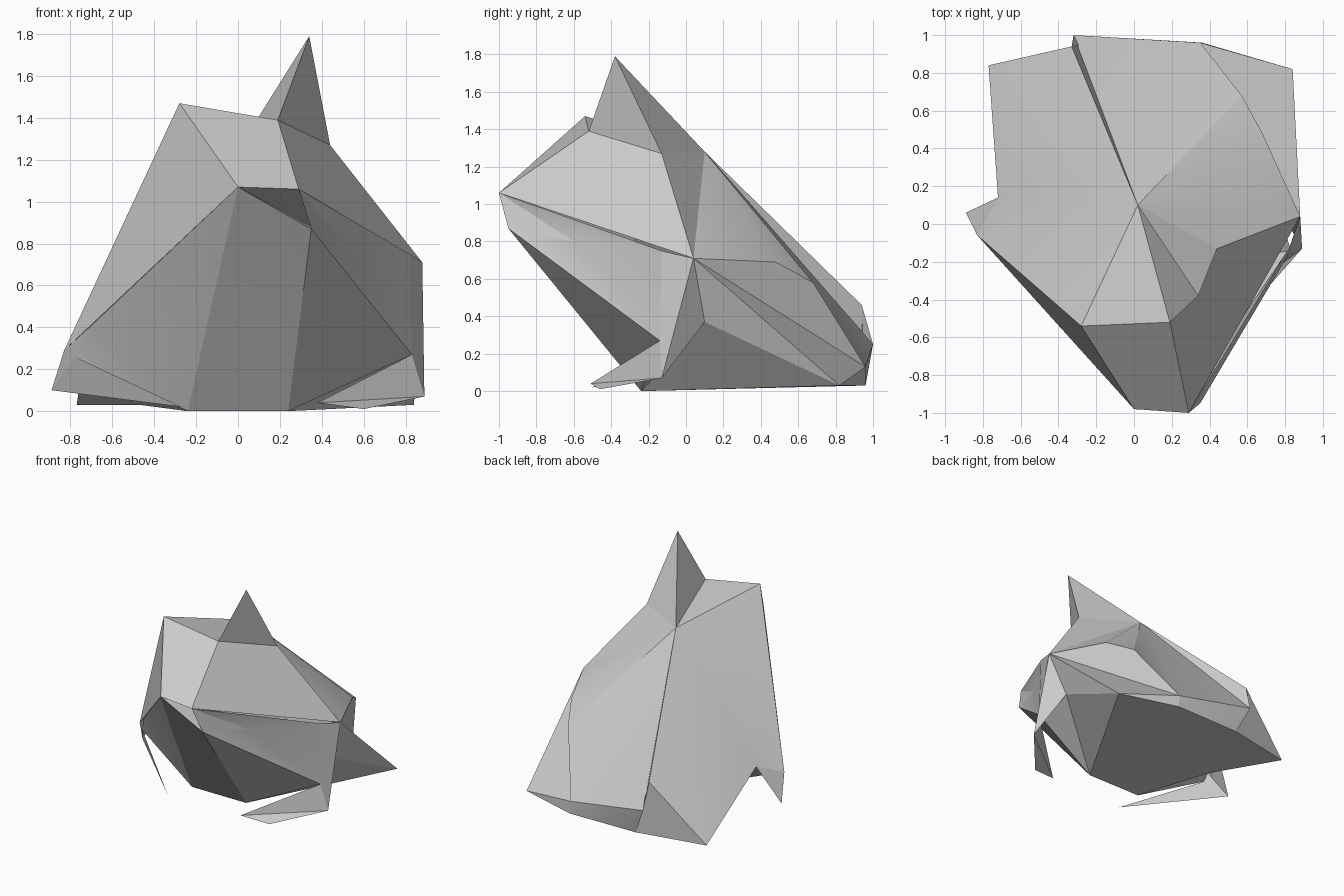
import bpy
import bmesh
import math
from mathutils import Vector

cube = bpy.data.objects.get("Cube")
if cube:
    bpy.data.objects.remove(cube, do_unlink=True)

grey = bpy.data.materials.new("plain_grey")
grey.use_nodes = True
tone = (0.6, 0.6, 0.6, 1)
grey.diffuse_color = tone
grey.node_tree.nodes["Principled BSDF"].inputs["Base Color"].default_value = tone

middle = Vector((0.1, 0, 0.5))


def facet_part(name, *faces):
    """Weld faces given as rings of shared corner points, facing outward."""
    bm = bmesh.new()
    corners = {}
    for ring in faces:
        for point in ring:
            if point not in corners:
                corners[point] = bm.verts.new(point)
        bm.faces.new([corners[point] for point in ring])
    bm.normal_update()
    for face in bm.faces:
        if face.normal.dot(face.calc_center_median() - middle) < 0:
            face.normal_flip()
    mesh = bpy.data.meshes.new(name)
    bm.to_mesh(mesh)
    bm.free()
    mesh.materials.append(grey)
    part = bpy.data.objects.new(name, mesh)
    bpy.context.collection.objects.link(part)
    bpy.ops.object.select_all(action="DESELECT")
    part.select_set(True)
    bpy.context.view_layer.objects.active = part
    bpy.ops.object.shade_smooth_by_angle(angle=math.radians(25))
    return part


def fan(hub, *rim):
    """Triangles from one hub point to each pair of neighbouring rim points."""
    return [(hub, first, second) for first, second in zip(rim, rim[1:])]


# Crown, ear and snout corners
crown_right = (-.28, -.54, 1.47)
crown_left = (.19, -.52, 1.39)
ear_tip = (.34, -.38, 1.79)
ear_base = (.44, -.13, 1.27)
nape = (.02, .1, 1.28)
nose_right = (0, -.98, 1.07)
nose_left = (.29, -1, 1.06)
chin = (.35, -.95, .87)
cheek = (.5, -.6, .8)

# Shoulder and leg corners
shoulder_left = (.88, .04, .71)
armpit_left = (.82, -.13, .75)
knee_left = (.83, -.14, .27)
heel_left = (.89, -.13, .07)
toe_left = (.38, -.51, .04)
sole_left = (.6, -.46, .01)
hip_left = (.76, .1, .37)
shoulder_right = (-.83, -.06, .29)
armpit_right = (-.71, -.18, .4)
knee_right = (-.78, -.1, .26)
heel_right = (-.89, .06, .1)
toe_right = (-.27, -.5, .02)
hip_right = (-.72, .14, .38)

# Back and base corners
flank_upper = (.68, .48, .69)
flank_lower = (.57, .68, .58)
rump_left = (.35, .96, .13)
rump_base = (.36, .96, .03)
tail_tip = (-.32, 1, .25)
tail_top = (-.33, .94, .46)
hem_left = (.84, .82, .03)
hem_right = (-.77, .84, .03)
hem_back = (-.22, .95, .03)
base_left = (.24, -.24, 0)
base_right = (-.24, -.24, 0)
base_side = (-.47, .33, .03)

facet_part("head",
           (crown_right, crown_left, nape),
           (crown_right, nose_right, nose_left, crown_left),
           (crown_right, shoulder_right, nose_right),
           (crown_left, nose_left, shoulder_left, ear_base))

facet_part("ear",
           (crown_left, ear_tip, ear_base),
           (crown_left, nape, ear_tip),
           (ear_tip, nape, ear_base))

facet_part("beak",
           (nose_right, nose_left, cheek),
           (nose_left, chin, cheek),
           (nose_right, chin, cheek))

facet_part("chest",
           (nose_right, chin, base_left),
           (nose_right, base_left, base_right),
           (nose_right, base_right, armpit_right),
           (armpit_right, base_right, knee_right),
           (chin, cheek, knee_left),
           (chin, knee_left, base_left),
           (cheek, armpit_left, knee_left),
           (cheek, nose_left, armpit_left))

facet_part("left_back", *fan(
    nape, ear_base, shoulder_left, flank_upper, flank_lower, rump_left, tail_tip))

facet_part("right_back", *fan(
    nape, crown_right, shoulder_right, hip_right, hem_right, tail_top))

facet_part("left_flank",
           *fan(shoulder_left, flank_upper, flank_lower, rump_left, hem_left, hip_left),
           (rump_left, rump_base, hem_left))

facet_part("tail",
           (tail_top, hem_right, hem_back),
           (tail_top, hem_back, tail_tip),
           (tail_top, tail_tip, nape),
           *fan(tail_tip, rump_left, rump_base, hem_back))

facet_part("left_leg",
           (shoulder_left, armpit_left, knee_left, heel_left),
           (shoulder_left, heel_left, hip_left))

facet_part("left_foot",
           (knee_left, heel_left, toe_left),
           (heel_left, toe_left, sole_left))

facet_part("right_leg",
           (armpit_right, shoulder_right, heel_right, knee_right),
           (shoulder_right, hip_right, heel_right))

facet_part("right_foot", (knee_right, heel_right, toe_right))

facet_part("underside",
           *fan(base_left, knee_left, hip_left, hem_left, rump_base, base_side, base_right),
           *fan(base_side, rump_base, hem_back, hem_right, hip_right, base_right),
           (base_right, hip_right, knee_right))
